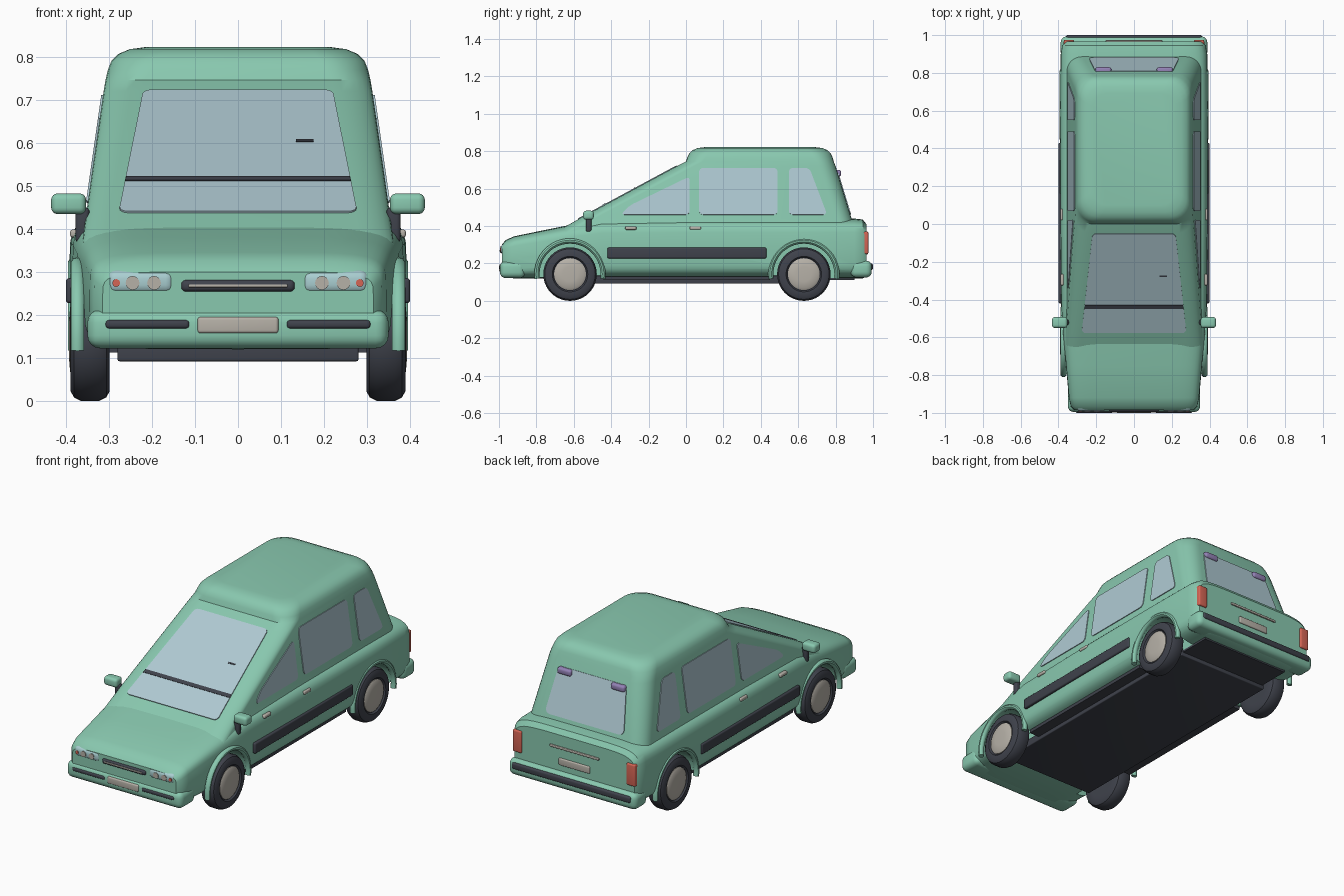
import bpy, bmesh, math
from mathutils import Vector

cube = bpy.data.objects.get("Cube")
if cube:
    bpy.data.objects.remove(cube, do_unlink=True)


def material(name, rgb):
    m = bpy.data.materials.new(name)
    m.use_nodes = True
    m.diffuse_color = (*rgb, 1)
    m.node_tree.nodes["Principled BSDF"].inputs["Base Color"].default_value = (*rgb, 1)
    return m


GREEN = material("green paint", (0.25, 0.58, 0.43))
GLASS = material("pale blue glass", (0.43, 0.59, 0.65))
DARK = material("dark rubber", (0.05, 0.055, 0.072))
CREAM = material("warm grey", (0.47, 0.44, 0.39))
RED = material("red lamp", (0.66, 0.13, 0.09))
PURPLE = material("purple lamp", (0.29, 0.22, 0.46))
LAMP = material("headlight glass", (0.40, 0.62, 0.64))


def finish(name, bm, mat, mirror=False):
    bmesh.ops.recalc_face_normals(bm, faces=bm.faces[:])
    mesh = bpy.data.meshes.new(name)
    bm.to_mesh(mesh)
    bm.free()
    ob = bpy.data.objects.new(name, mesh)
    bpy.context.collection.objects.link(ob)
    mesh.materials.append(mat)
    if mirror:
        ob.modifiers.new("Mirror", 'MIRROR')
    return ob


def loft(name, rings, mat, mirror=False):
    """Skin a list of equal-sized closed rings and cap both ends."""
    bm = bmesh.new()
    loops = [[bm.verts.new(p) for p in ring] for ring in rings]
    n = len(loops[0])
    for a, b in zip(loops, loops[1:]):
        for i in range(n):
            j = (i + 1) % n
            bm.faces.new((a[i], a[j], b[j], b[i]))
    bm.faces.new(loops[0])
    bm.faces.new(loops[-1])
    return finish(name, bm, mat, mirror)


def box(name, lo, hi, r, mat, mirror=False):
    """Rounded box between two corners."""
    bm = bmesh.new()
    bmesh.ops.create_cube(bm, size=1)
    for v in bm.verts:
        v.co = [(a + b) / 2 + c * (b - a) for a, b, c in zip(lo, hi, v.co)]
    if r:
        bmesh.ops.bevel(bm, geom=bm.edges[:], offset=r, segments=4, profile=0.5, affect='EDGES')
    return finish(name, bm, mat, mirror)


def plate(name, points, r, out, mat, mirror=False):
    """Thin panel with rounded corners, raised along out."""
    out = Vector(out)
    bm = bmesh.new()
    bm.faces.new([bm.verts.new(Vector(p) - out * 0.3) for p in points])
    if r:
        bmesh.ops.bevel(bm, geom=bm.verts[:], offset=r, segments=4, profile=0.5, affect='VERTICES')
    ext = bmesh.ops.extrude_face_region(bm, geom=bm.faces[:])
    bmesh.ops.translate(bm, vec=out, verts=[g for g in ext["geom"] if isinstance(g, bmesh.types.BMVert)])
    return finish(name, bm, mat, mirror)


def lathe(name, y, z, profile, mat, mirror=True, n=40):
    """Turn (x, radius) points around an axle along x."""
    turn = [2 * math.pi * i / n for i in range(n)]
    return loft(name, [[(x, y + r * math.cos(a), z + r * math.sin(a)) for a in turn]
                       for x, r in profile], mat, mirror)


def signed_pow(v, p):
    return math.copysign(abs(v) ** p, v)


# Lower body: squarish sections along the length (y, half width, bottom, top)
def body_ring(y, hw, lo, hi, n=40):
    mid, h = (lo + hi) / 2, (hi - lo) / 2
    angles = [2 * math.pi * i / n for i in range(n)]
    return [(hw * signed_pow(math.cos(a), 1 / 3), y, mid + h * signed_pow(math.sin(a), 1 / 3))
            for a in angles]


body = loft("lower_body", [body_ring(*s) for s in (
    (-0.985, 0.315, 0.15, 0.30), (-0.965, 0.335, 0.13, 0.325), (-0.92, 0.345, 0.12, 0.345),
    (-0.75, 0.36, 0.12, 0.38), (-0.60, 0.375, 0.12, 0.41), (-0.45, 0.385, 0.12, 0.435),
    (0, 0.39, 0.12, 0.44), (0.6, 0.392, 0.12, 0.44), (0.9, 0.388, 0.12, 0.44),
    (0.945, 0.38, 0.12, 0.435), (0.965, 0.365, 0.13, 0.41))], GREEN)

# Wheels, arches and arch flares
AXLES = (("front", -0.62, 0.373), ("rear", 0.63, 0.38))
WHEEL_Z = 0.143
for end, y, flare_x in AXLES:
    cutter = lathe("arch_cutter", y, WHEEL_Z, ((0.27, 0.17), (0.5, 0.17)), GREEN)
    cutter.hide_render = True
    mod = body.modifiers.new("arch", 'BOOLEAN')
    mod.object = cutter
    mod.solver = 'EXACT'
    bpy.context.view_layer.objects.active = body
    bpy.ops.object.modifier_apply(modifier=mod.name)
    bpy.data.objects.remove(cutter, do_unlink=True)

    rings = []
    for i in range(25):
        a = math.radians(-8 + 196 * i / 24)
        ring = []
        for k in range(10):
            t = 2 * math.pi * k / 10
            r = 0.177 + 0.014 * math.cos(t)
            ring.append((flare_x + 0.016 * math.sin(t), y + r * math.cos(a), WHEEL_Z + r * math.sin(a)))
        rings.append(ring)
    loft(end + "_arch_flare", rings, GREEN, True)
    lathe(end + "_tyre", y, WHEEL_Z, ((0.298, 0.09), (0.298, 0.12), (0.306, 0.135), (0.322, 0.143),
          (0.365, 0.143), (0.381, 0.135), (0.389, 0.12), (0.389, 0.095), (0.38, 0.088)), DARK)
    lathe(end + "_hubcap", y, WHEEL_Z, ((0.35, 0.085), (0.384, 0.085), (0.39, 0.075), (0.393, 0.04)), CREAM)


# Cabin and raised roof: rounded rectangles stacked in z
def cabin_ring(z, front, back, hw, r):
    ring = []
    for cx, cy, start in ((hw - r, back - r, 0), (r - hw, back - r, 90),
                          (r - hw, front + r, 180), (hw - r, front + r, 270)):
        for k in range(8):
            a = math.radians(start + 90 * k / 7)
            ring.append((cx + r * math.cos(a), cy + r * math.sin(a), z))
    return ring


loft("cabin", [cabin_ring(*s) for s in (
    (0.36, -0.71, 0.905, 0.363, 0.08), (0.44, -0.57, 0.885, 0.352, 0.08),
    (0.72, -0.05, 0.80, 0.312, 0.09), (0.745, 0, 0.79, 0.308, 0.09),
    (0.77, 0.008, 0.783, 0.302, 0.1), (0.79, 0.018, 0.773, 0.294, 0.1),
    (0.806, 0.036, 0.757, 0.278, 0.1), (0.817, 0.062, 0.73, 0.252, 0.09),
    (0.822, 0.1, 0.69, 0.215, 0.07))], GREEN)


# Windows lie on the cabin planes
def on_side(y, z):
    return (0.352 - (z - 0.44) / 7, y, z)


def on_front(x, z):
    return (x, -0.57 + (z - 0.44) * 1.857, z)


def on_back(x, z):
    return (x, 0.885 - (z - 0.44) * 0.3036, z)


SIDE_OUT = (0.006, 0, 0.001)
FRONT_OUT = (0, -0.003, 0.0055)
for name, pts in (
        ("front_side_window", ((-0.35, 0.46), (0.02, 0.46), (0.02, 0.665), (-0.30, 0.51))),
        ("middle_side_window", ((0.07, 0.46), (0.49, 0.46), (0.49, 0.71), (0.07, 0.71))),
        ("rear_side_window", ((0.55, 0.46), (0.755, 0.46), (0.66, 0.71), (0.55, 0.71)))):
    plate(name, [on_side(*p) for p in pts], 0.022, SIDE_OUT, GLASS, True)
plate("windscreen", [on_front(*p) for p in ((-0.277, 0.437), (0.277, 0.437), (0.22, 0.72), (-0.22, 0.72))],
      0.022, FRONT_OUT, GLASS)
plate("rear_window", [on_back(*p) for p in ((-0.24, 0.46), (0.24, 0.46), (0.205, 0.70), (-0.205, 0.70))],
      0.03, (0, 0.006, 0.002), GLASS)
plate("windscreen_bar", [on_front(*p) for p in ((-0.262, 0.507), (0.262, 0.507), (0.26, 0.517), (-0.26, 0.517))],
      0, (0, -0.005, 0.0085), DARK)
plate("windscreen_mark", [on_front(*p) for p in ((0.135, 0.598), (0.175, 0.598), (0.175, 0.602), (0.135, 0.602))],
      0, (0, -0.005, 0.0085), DARK)
box("rear_window_lamp", (0.12, 0.79, 0.665), (0.205, 0.83, 0.70), 0.012, PURPLE, True)

# Bumpers with strips and number plates
box("front_bumper", (-0.35, -0.995, 0.122), (0.35, -0.86, 0.212), 0.03, GREEN)
box("front_bumper_strip", (0.113, -1, 0.168), (0.308, -0.98, 0.188), 0.008, DARK, True)
box("front_number_plate", (-0.094, -1, 0.157), (0.094, -0.98, 0.195), 0.007, CREAM)
box("rear_bumper", (-0.388, 0.88, 0.125), (0.388, 0.993, 0.215), 0.03, GREEN)
box("rear_bumper_strip", (-0.36, 0.96, 0.165), (0.36, 1, 0.2), 0.01, DARK)

# Front lamps and grille
box("headlight", (0.148, -0.99, 0.249), (0.304, -0.93, 0.304), 0.02, LAMP, True)
for name, x, r, mat in (("inner_bulb", 0.195, 0.016, CREAM), ("outer_bulb", 0.245, 0.016, CREAM),
                        ("indicator", 0.283, 0.009, RED)):
    ring = [(x + r * math.cos(t * math.pi / 8), -0.989, 0.274 + r * math.sin(t * math.pi / 8)) for t in range(16)]
    plate(name, ring, 0, (0, -0.006, 0), mat, True)
box("grille", (-0.132, -0.995, 0.254), (0.132, -0.96, 0.281), 0.011, DARK)
box("grille_bar", (-0.115, -0.998, 0.264), (0.115, -0.98, 0.271), 0.002, CREAM)

# Tail lamps and tailgate details
box("tail_lamp", (0.318, 0.93, 0.25), (0.372, 0.975, 0.37), 0.008, RED, True)
box("tailgate_strip", (-0.15, 0.95, 0.335), (0.15, 0.973, 0.348), 0.004, CREAM)
box("rear_number_plate", (-0.094, 0.95, 0.247), (0.094, 0.973, 0.286), 0.006, CREAM)

# Side trim, door handles, mirrors and floor
box("side_trim", (0.37, -0.42, 0.227), (0.4, 0.43, 0.285), 0.008, DARK, True)
for name, y in (("front_door_handle", -0.295), ("rear_door_handle", 0.05)):
    box(name, (0.36, y - 0.03, 0.38), (0.39, y + 0.03, 0.398), 0.006, CREAM, True)
box("mirror_stem", (0.345, -0.535, 0.368), (0.378, -0.505, 0.45), 0.01, DARK, True)
box("mirror_housing", (0.353, -0.55, 0.434), (0.434, -0.493, 0.482), 0.015, GREEN, True)
box("floor_pan", (-0.28, -0.7, 0.092), (0.28, 0.72, 0.135), 0.005, DARK)
box("rear_floor", (-0.27, 0.7, 0.112), (0.27, 0.9, 0.135), 0, DARK)
box("floor_edge", (0.27, -0.44, 0.112), (0.34, 0.45, 0.13), 0, DARK, True)

# Smooth shading with sharp edges kept
bpy.ops.object.select_all(action='DESELECT')
for ob in bpy.context.collection.objects:
    if ob.type == 'MESH':
        ob.select_set(True)
        bpy.context.view_layer.objects.active = ob
bpy.ops.object.shade_smooth_by_angle(angle=math.radians(35))
